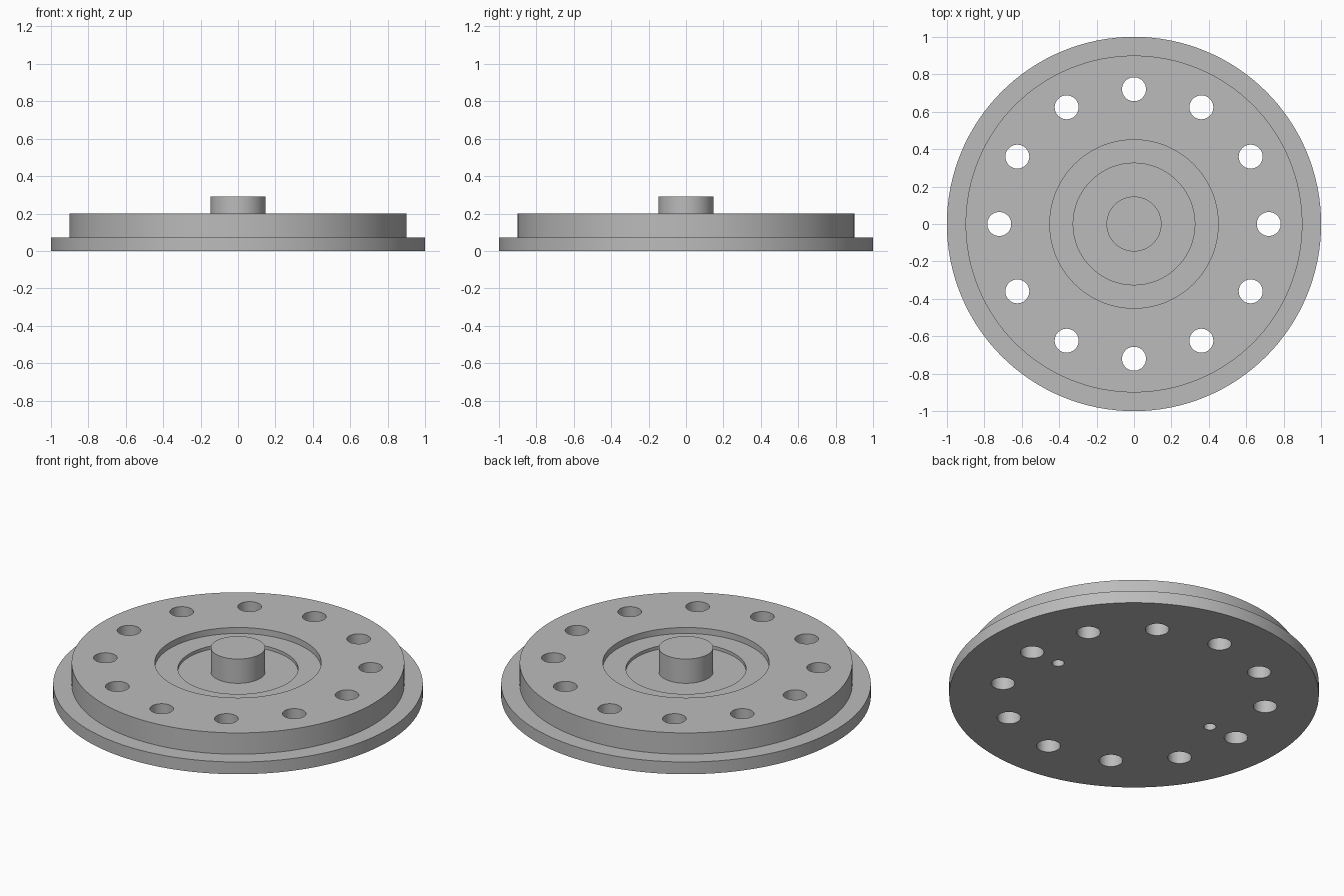
import bpy
import bmesh
from math import cos, sin, pi, radians
from mathutils import Matrix

SEGMENTS = 128
scene = bpy.context.scene
if "Cube" in bpy.data.objects:
    bpy.data.objects.remove(bpy.data.objects["Cube"], do_unlink=True)

# One plain grey metal
metal = bpy.data.materials.new("grey metal")
metal.use_nodes = True
grey = (0.5, 0.5, 0.5, 1)
metal.diffuse_color = grey
metal.node_tree.nodes["Principled BSDF"].inputs["Base Color"].default_value = grey


def make_object(name, bm):
    bmesh.ops.recalc_face_normals(bm, faces=bm.faces)
    mesh = bpy.data.meshes.new(name)
    bm.to_mesh(mesh)
    bm.free()
    mesh.materials.append(metal)
    obj = bpy.data.objects.new(name, mesh)
    scene.collection.objects.link(obj)
    return obj


def lathe(name, profile):
    """Turn a closed (radius, height) outline around z; the ends lie on the axis."""
    bm = bmesh.new()
    verts = [bm.verts.new((r, 0, z)) for r, z in profile]
    edges = [bm.edges.new(pair) for pair in zip(verts, verts[1:])]
    bmesh.ops.spin(bm, geom=verts + edges, axis=(0, 0, 1), cent=(0, 0, 0),
                   angle=2 * pi, steps=SEGMENTS, use_duplicate=False)
    bmesh.ops.remove_doubles(bm, verts=bm.verts, dist=1e-5)
    return make_object(name, bm)


def add_drill(bm, radius, x, y, bottom, top):
    place = Matrix.Translation((x, y, (bottom + top) / 2))
    bmesh.ops.create_cone(bm, cap_ends=True, segments=48, radius1=radius,
                          radius2=radius, depth=top - bottom, matrix=place)


# Flange, raised disc, stepped recess and centre post in one turned body
plate = lathe("flanged_plate", [
    (0, 0), (1, 0), (1, 0.073), (0.9, 0.073), (0.9, 0.2),
    (0.45, 0.2), (0.45, 0.164), (0.325, 0.164), (0.325, 0.145),
    (0.147, 0.145), (0.147, 0.29), (0, 0.29)])

# Ring of through holes and two blind pin holes underneath
drills = bmesh.new()
for i in range(12):
    a = 2 * pi * i / 12
    add_drill(drills, 0.064, 0.72 * cos(a), 0.72 * sin(a), -0.1, 0.3)
for side in (-1, 1):
    add_drill(drills, 0.033, side * 0.536, 0, -0.1, 0.1)
cutter = make_object("hole_cutter", drills)
cutter.hide_render = True

cut = plate.modifiers.new("holes", "BOOLEAN")
cut.operation = "DIFFERENCE"
cut.solver = "EXACT"
cut.object = cutter

# Apply the cut, drop the cutter and smooth the round walls
bpy.ops.object.select_all(action="DESELECT")
plate.select_set(True)
bpy.context.view_layer.objects.active = plate
bpy.ops.object.modifier_apply(modifier=cut.name)
bpy.data.objects.remove(cutter, do_unlink=True)
bpy.ops.object.shade_smooth_by_angle(angle=radians(30))
